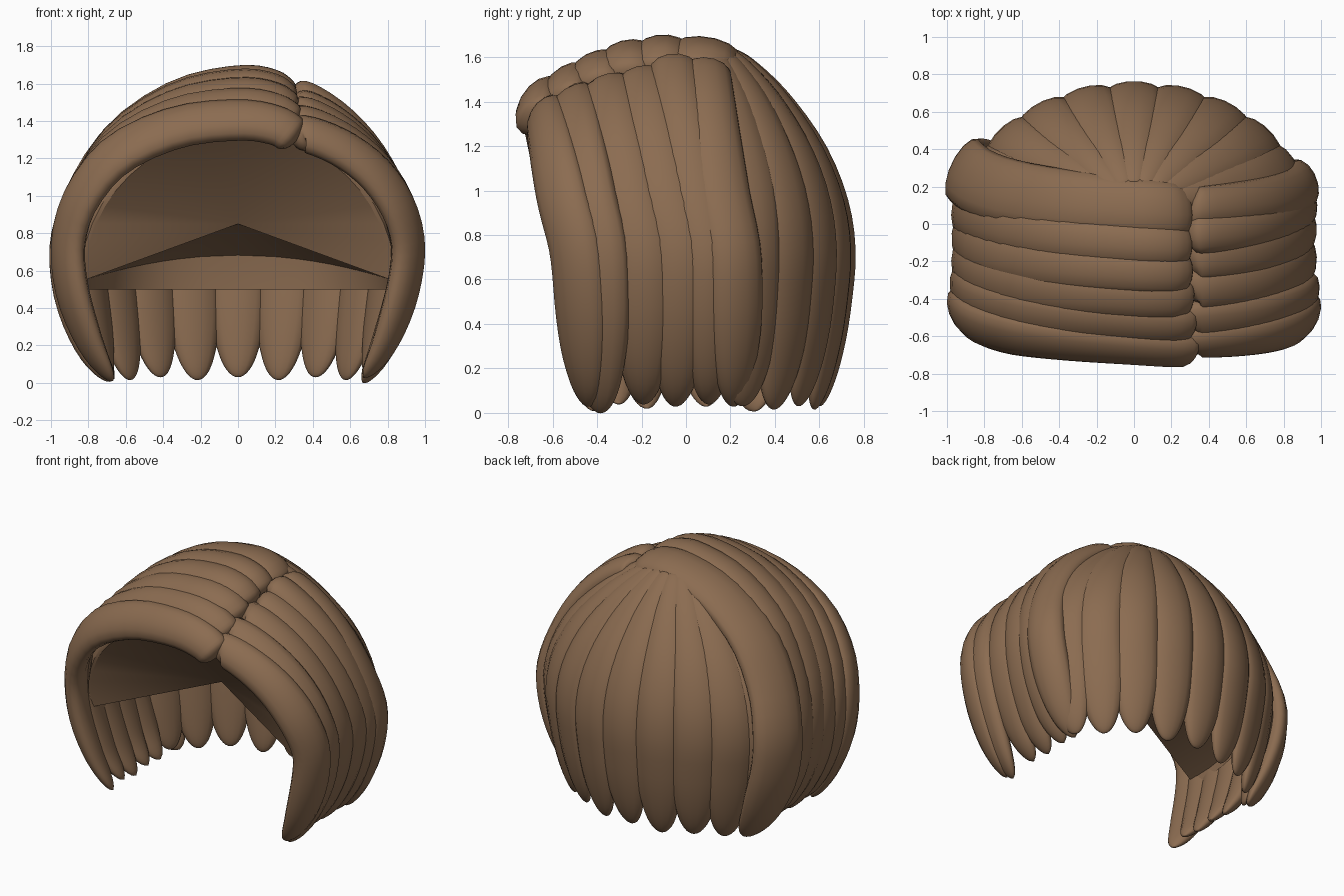
import bpy, bmesh, math
from mathutils import Vector

cube = bpy.data.objects.get("Cube")
if cube:
    bpy.data.objects.remove(cube)

# One flat hair colour
hair = bpy.data.materials.new("warm_brown")
hair.use_nodes = True
COLOUR = (0.26, 0.15, 0.082, 1)
hair.diffuse_color = COLOUR
hair.node_tree.nodes["Principled BSDF"].inputs["Base Color"].default_value = COLOUR
hair.node_tree.nodes["Principled BSDF"].inputs["Roughness"].default_value = 0.7


def finish(name, bm, angle):
    bmesh.ops.recalc_face_normals(bm, faces=bm.faces)
    mesh = bpy.data.meshes.new(name)
    bm.to_mesh(mesh)
    bm.free()
    mesh.materials.append(hair)
    obj = bpy.data.objects.new(name, mesh)
    bpy.context.collection.objects.link(obj)
    bpy.ops.object.select_all(action='DESELECT')
    obj.select_set(True)
    bpy.context.view_layer.objects.active = obj
    bpy.ops.object.shade_smooth_by_angle(angle=math.radians(angle))


def spline(pts, t):
    """Catmull-Rom point at t in 0..1."""
    f = t * (len(pts) - 1)
    i = min(int(f), len(pts) - 2)
    u = f - i
    b, c = pts[i], pts[i + 1]
    a = pts[i - 1] if i else b * 2 - c
    d = pts[i + 2] if i + 2 < len(pts) else c * 2 - b
    return (b * 2 + (c - a) * u + (a * 2 - b * 5 + c * 4 - d) * u * u
            + (b * 3 - a - c * 3 + d) * u ** 3) / 2


def outward(p):
    """Approximate outward direction of the head at a point."""
    ny = p.y / 0.7 if p.y > 0 else -(p.y / 0.72) ** 2
    dz = p.z - 0.7
    return Vector((p.x, ny, dz if dz > 0 else dz * 0.4)).normalized()


def lock(name, pts, width, thick, root_width):
    """Sweep a flattened oval along the outer path, rounded at root and tip."""
    bm = bmesh.new()
    rings, sides, steps = [], 14, 40
    tip_z = pts[-1].z
    for s in range(1, steps):
        t = (1 - math.cos(math.pi * s / steps)) / 2
        p = spline(pts, t)
        tangent = (spline(pts, min(t + 0.01, 1)) - spline(pts, max(t - 0.01, 0))).normalized()
        n = outward(p)
        n = (n - tangent * n.dot(tangent)).normalized()
        side = tangent.cross(n)
        grow = root_width + (1 - root_width) * min(1, t * 2.2)
        root = math.sqrt(1 - max(0, 1 - t / 0.04) ** 2)
        tip = 1.0
        if t > 0.5 and p.z < 0.52:
            tip = math.sqrt(max(0.01, 1 - ((0.52 - p.z) / (0.52 - tip_z)) ** 2))
        w, h = width * grow * root * tip, thick * root * tip
        centre = p - n * thick
        # Ease back to the path's height so that the tip reaches its full length
        centre.z += (p.z - centre.z) * min(1, max(0, (t - 0.7) / 0.25))
        ring = []
        for k in range(sides):
            a = math.tau * k / sides
            ring.append(bm.verts.new(centre + side * w * math.cos(a) + n * h * math.sin(a)))
        rings.append(ring)
    for a, b in zip(rings, rings[1:]):
        for k in range(sides):
            m = (k + 1) % sides
            bm.faces.new((a[k], a[m], b[m], b[k]))
    for ring, end in ((rings[0], pts[0]), (rings[-1], pts[-1])):
        end_point = end - outward(end) * thick
        if end is pts[-1]:
            end_point.z = tip_z
        end_vert = bm.verts.new(end_point)
        for k in range(sides):
            bm.faces.new((ring[k], ring[(k + 1) % sides], end_vert))
    finish(name, bm, 60)


def side_path(profile, root_y, side_y, tip_y, tip_z, lift):
    """Bend the cross-head profile to run from the parting to a tip."""
    pts, last = [], len(profile) - 1
    for i, (x, z) in enumerate(profile):
        u = i / last
        if u < 0.65:
            y = root_y + (side_y - root_y) * (u / 0.65) ** 2.2
        else:
            y = side_y + (tip_y - side_y) * (u - 0.65) / 0.35
        k = 1 - 0.25 * (max(0, -y - 0.1) / 0.62) ** 1.8 if y < 0 else 1 - 1.1 * y * y
        z += lift * max(0, 1 - 2 * u)
        pts.append(Vector((x, y, 0.7 + (z - 0.7) * k if z > 0.7 else z)))
    pts[-1].z = tip_z
    return pts


# Locks combed from the parting over the model's right
right_profile = [(0.34, 1.57), (0.22, 1.67), (0, 1.7), (-0.35, 1.62), (-0.68, 1.4),
                 (-0.88, 1.1), (-0.97, 0.8), (-0.96, 0.52), (-0.87, 0.25), (-0.73, 0)]
right_locks = [(-0.74, -0.52, -0.45, 0.01, 0.14), (-0.6, -0.39, -0.32, 0.04, 0.14),
               (-0.44, -0.24, -0.18, 0.02, 0.14), (-0.28, -0.09, -0.04, 0.04, 0.14),
               (-0.12, 0.07, 0.11, 0.03, 0.14), (0.08, 0.31, 0.36, 0.01, 0.18)]
for i, (ry, sy, ty, tz, w) in enumerate(right_locks):
    lock(f"right_lock_{i + 1}", side_path(right_profile, ry, sy, ty, tz, 0), w, 0.075, 0.8)

# Locks falling from the parting over the model's left, the fifth laid over the crown
left_profile = [(0.27, 1.51), (0.37, 1.57), (0.58, 1.46), (0.77, 1.27), (0.91, 1.02),
                (0.975, 0.75), (0.95, 0.5), (0.86, 0.24), (0.73, 0)]
left_locks = [(-0.69, -0.52, -0.48, 0.03, 0.13, 0), (-0.57, -0.42, -0.42, 0, 0.15, 0),
              (-0.38, -0.2, -0.2, 0.04, 0.14, 0), (-0.2, -0.02, -0.05, 0.03, 0.14, 0),
              (-0.06, 0.14, 0.12, 0.04, 0.13, 0.06), (0.1, 0.25, 0.25, 0.03, 0.13, 0.05)]
for i, (ry, sy, ty, tz, w, lift) in enumerate(left_locks):
    lock(f"left_lock_{i + 1}", side_path(left_profile, ry, sy, ty, tz, lift), w, 0.075, 0.8)

# Locks fanning from the crown down the back
back_profile = [(0.18, 1.65), (0.33, 1.59), (0.56, 1.44), (0.8, 1.21), (0.95, 0.96),
                (1, 0.72), (0.97, 0.47), (0.92, 0.23), (0.86, 0)]
for i in range(-4, 5):
    a = math.radians(16.3 * i)
    path = [Vector((0.96 * r * math.sin(a), 0.765 * r * math.cos(a) + 0.08 * (1 - r), z))
            for r, z in back_profile]
    path[-1].z = 0.03 - 0.015 * (i % 2)
    lock(f"back_lock_{i + 5}", path, 0.155, 0.07, 0.5)

# Inner cap: faceted hollow, short skirt at the nape and a hidden dome
bm = bmesh.new()
count = 48
rim, skirt = [], []
for k in range(count):
    a = math.tau * k / count
    c, s = math.cos(a), math.sin(a)
    if s >= -1e-6:
        x = 0.82 * math.copysign(abs(c) ** 0.7, c)
        y = -0.42 + 0.99 * max(s, 0) ** 0.8
        rim.append(Vector((x, y, 0.55 + 0.13 * (1 - (x / 0.82) ** 2))))
        skirt.append(Vector((x, y, 0.5)))
    else:
        p = Vector((0.82 * c, -0.42 - 0.24 * abs(s), 0.55 + 0.79 * abs(s)))
        rim.append(p)
        skirt.append(p + Vector((0.02 * c, 0, 0.02 * abs(s))))
top = Vector((0, -0.1, 1.5))
loops = [rim, skirt]
for j in range(1, 8):
    f = math.pi / 2 * j / 8
    loops.append([Vector((p.x * math.cos(f), top.y + (p.y - top.y) * math.cos(f),
                          p.z + (top.z - p.z) * math.sin(f))) for p in skirt])
rows = [[bm.verts.new(p) for p in loop] for loop in loops]
hollow, peak = bm.verts.new((0, -0.18, 0.85)), bm.verts.new(top)
for k in range(count):
    m = (k + 1) % count
    bm.faces.new((hollow, rows[0][m], rows[0][k]))
    bm.faces.new((peak, rows[-1][k], rows[-1][m]))
    for a, b in zip(rows, rows[1:]):
        bm.faces.new((a[k], a[m], b[m], b[k]))
finish("inner_cap", bm, 30)
